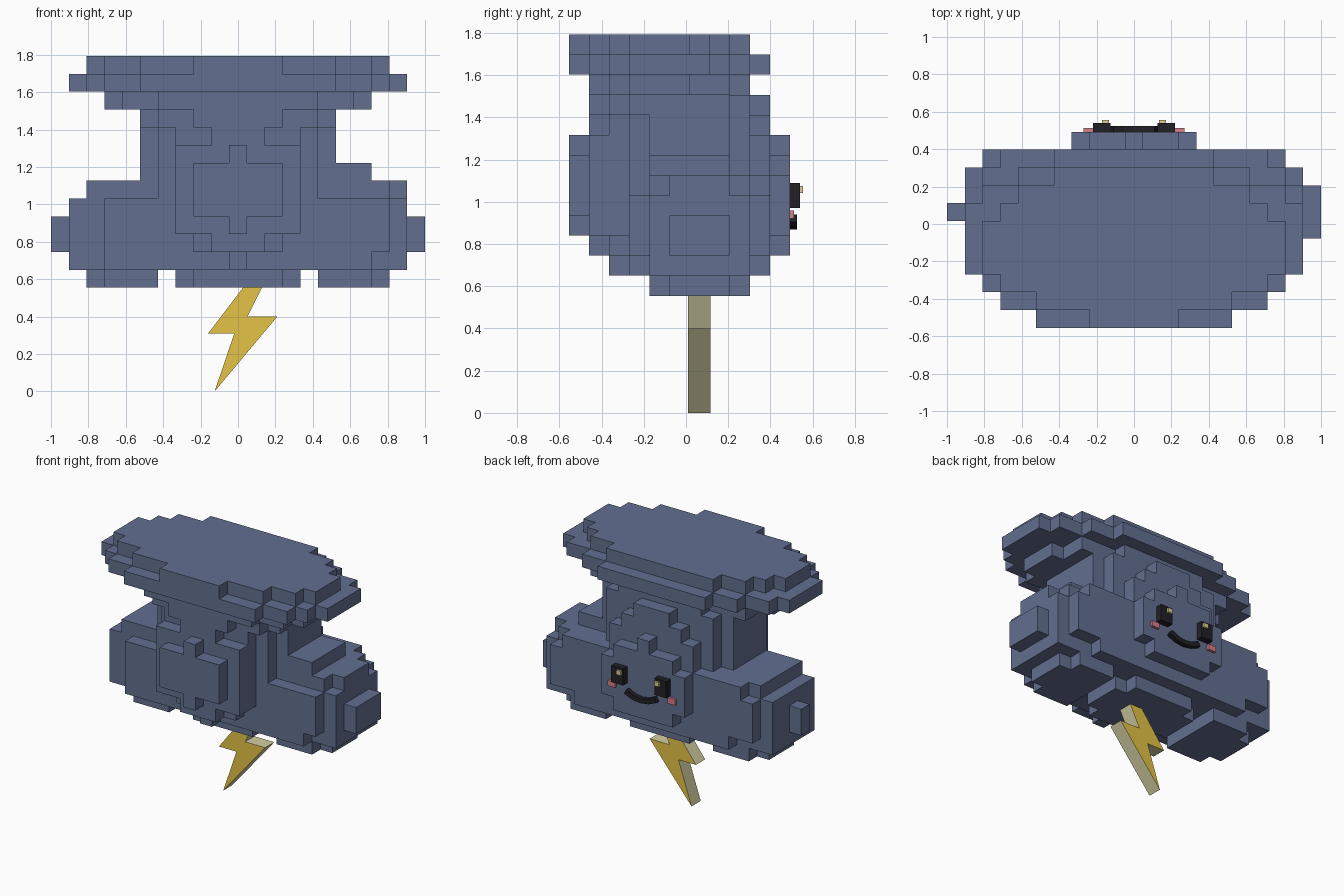
import bpy, bmesh, math
from mathutils import Vector

if "Cube" in bpy.data.objects:
    bpy.data.objects.remove(bpy.data.objects["Cube"])

S = 2 / 21            # block size
Y0, Z0 = -0.555, 0.555  # corner of the block grid


def material(name, srgb):
    m = bpy.data.materials.new(name)
    m.diffuse_color = [(c / 255 / 12.92 if c < 11 else ((c / 255 + 0.055) / 1.055) ** 2.4) for c in srgb] + [1]
    m.use_nodes = True
    m.node_tree.nodes["Principled BSDF"].inputs["Base Color"].default_value = m.diffuse_color
    return m


CLOUD = material("storm blue", (99, 111, 144))
GOLD = material("gold", (228, 194, 70))
PALE = material("pale gold", (213, 208, 164))
BLACK = material("black", (32, 32, 38))
PINK = material("pink", (214, 128, 138))
CREAM = material("cream", (220, 206, 148))


def finish(bm, name, *mats):
    bmesh.ops.recalc_face_normals(bm, faces=bm.faces)
    me = bpy.data.meshes.new(name)
    bm.to_mesh(me)
    bm.free()
    for m in mats:
        me.materials.append(m)
    ob = bpy.data.objects.new(name, me)
    bpy.context.collection.objects.link(ob)
    return ob


def box(name, lo, hi, mat):
    bm = bmesh.new()
    bmesh.ops.create_cube(bm, size=1)
    for v in bm.verts:
        v.co = [lo[i] + (v.co[i] + 0.5) * (hi[i] - lo[i]) for i in range(3)]
    return finish(bm, name, mat)


def prism(name, outline, y0, y1, *mats):
    bm = bmesh.new()
    f = bm.faces.new([bm.verts.new((x, y0, z)) for x, z in outline])
    ext = bmesh.ops.extrude_face_region(bm, geom=[f])["geom"]
    for v in ext:
        if isinstance(v, bmesh.types.BMVert):
            v.co.y = y1
    ob = finish(bm, name, *mats)
    if len(mats) > 1:  # rim gets the second colour
        for p in ob.data.polygons:
            p.material_index = 0 if abs(p.normal.y) > 0.9 else 1
    return ob


# Cloud blocks: layers k, depth rows j, columns i (centre column is 0)
blocks = set()


def fill(k0, k1, j0, j1, i0, i1=None):
    if i1 is None:
        i0, i1 = -i0, i0
    blocks.update((i, j, k) for i in range(i0, i1 + 1)
                  for j in range(j0, j1 + 1) for k in range(k0, k1 + 1))


# cap, one half width per depth row
for k, widths in ((12, (2, 5, 7, 8, 8, 8, 7, 6, 4)),
                  (11, (5, 7, 8, 9, 9, 9, 9, 8, 6, 4))):
    for j, w in enumerate(widths):
        fill(k, k, j, j, w)
# cap underside
fill(10, 10, 1, 1, 4)
fill(10, 10, 2, 2, 6)
fill(10, 10, 3, 5, 7)
fill(10, 10, 6, 7, 6)
fill(10, 10, 8, 8, 3)
# stem
fill(6, 9, 4, 7, 5)
fill(9, 9, 3, 3, 5)
fill(6, 9, 3, 8, 4)
fill(6, 9, 2, 2, 3)
fill(9, 9, 2, 2, 4)
fill(8, 8, 1, 1, 1)
fill(9, 9, 1, 1, 2)
fill(9, 9, 9, 9, 1)
fill(8, 8, 9, 9, 2)
# middle of the base with front bulge
fill(1, 7, 3, 8, 4)
fill(3, 7, 2, 2, 3)
fill(2, 2, 2, 2, 2)
fill(1, 1, 2, 2, 0)
fill(2, 2, 1, 1, 1)
fill(3, 7, 1, 1, 3)
fill(4, 6, 0, 0, 2)
fill(3, 7, 0, 0, 0)
fill(0, 0, 5, 7, 3)
fill(0, 0, 4, 8, 2)
# side lobes
for s in (-1, 1):
    def lobe(k0, k1, j0, j1, a, b):
        fill(k0, k1, j0, j1, min(s * a, s * b), max(s * a, s * b))
    lobe(0, 0, 5, 7, 5, 8)
    lobe(0, 0, 4, 8, 5, 7)
    lobe(1, 1, 4, 8, 4, 8)
    lobe(1, 1, 3, 3, 5, 7)
    lobe(2, 5, 4, 8, 4, 8)
    lobe(2, 4, 3, 3, 4, 7 if s < 0 else 8)
    lobe(2, 4, 9, 9, 4, 8)
    lobe(5, 5, 9, 9, 4, 7)
    lobe(1, 1, 4, 8, 9, 9)
    lobe(2, 4, 4, 8, 9, 9)
fill(5, 5, 5, 7, 9, 9)
fill(6, 6, 4, 7, 5, 7)
fill(2, 3, 5, 7, 10, 10)
fill(2, 3, 6, 6, -10, -10)
# back of the base and face plate
fill(1, 1, 9, 9, 6)
fill(2, 5, 9, 9, 4)
fill(6, 7, 9, 9, 3)
fill(2, 2, 10, 10, 2)
fill(3, 5, 10, 10, 3)
fill(6, 6, 10, 10, 2)
fill(7, 7, 10, 10, 0)

# Keep only the exposed block sides
bm = bmesh.new()
cache = {}


def corner(p):
    if p not in cache:
        cache[p] = bm.verts.new(((p[0] - 0.5) * S, Y0 + p[1] * S, Z0 + p[2] * S))
    return cache[p]


for b in sorted(blocks):
    for axis in range(3):
        for side in (0, 1):
            n = list(b)
            n[axis] += 2 * side - 1
            if tuple(n) in blocks:
                continue
            u, v = (axis + 1) % 3, (axis + 2) % 3
            quad = []
            for du, dv in ((0, 0), (1, 0), (1, 1), (0, 1)):
                p = list(b)
                p[axis] += side
                p[u] += du
                p[v] += dv
                quad.append(corner(tuple(p)))
            bm.faces.new(quad if side else quad[::-1])
me = bpy.data.meshes.new("cloud")
bm.to_mesh(me)
bm.free()
me.materials.append(CLOUD)
bpy.context.collection.objects.link(bpy.data.objects.new("cloud", me))

# Lightning bolt
prism("lightning_bolt", [(-0.125, 0), (0.21, 0.40), (0.05, 0.40), (0.175, 0.65),
                         (0.10, 0.65), (-0.16, 0.31), (-0.02, 0.31)], 0.01, 0.115, GOLD, PALE)

# Face: eyes, glints and cheeks on both sides
B = Y0 + 11 * S
for s, side in ((-1, "left"), (1, "right")):
    def part(name, a, b, z0, z1, y0, y1, mat):
        box(side + name, (min(s * a, s * b), y0, z0), (max(s * a, s * b), y1, z1), mat)
    part("_eye", 0.125, 0.22, 0.97, 1.09, B - 0.02, 0.54, BLACK)
    part("_eye_glint", 0.135, 0.17, 1.043, 1.075, 0.53, 0.555, CREAM)
    part("_cheek", 0.21, 0.27, 0.92, 0.96, B - 0.02, 0.512, PINK)

# Smile: thick arc
arc = [-0.13 + 0.26 * t / 4 for t in range(5)]
low = [(x, 0.87 + 0.035 * (x / 0.13) ** 2) for x in arc]
prism("smile", low + [(x * 0.85, z + 0.034) for x, z in reversed(low)], B - 0.02, 0.525, BLACK)
